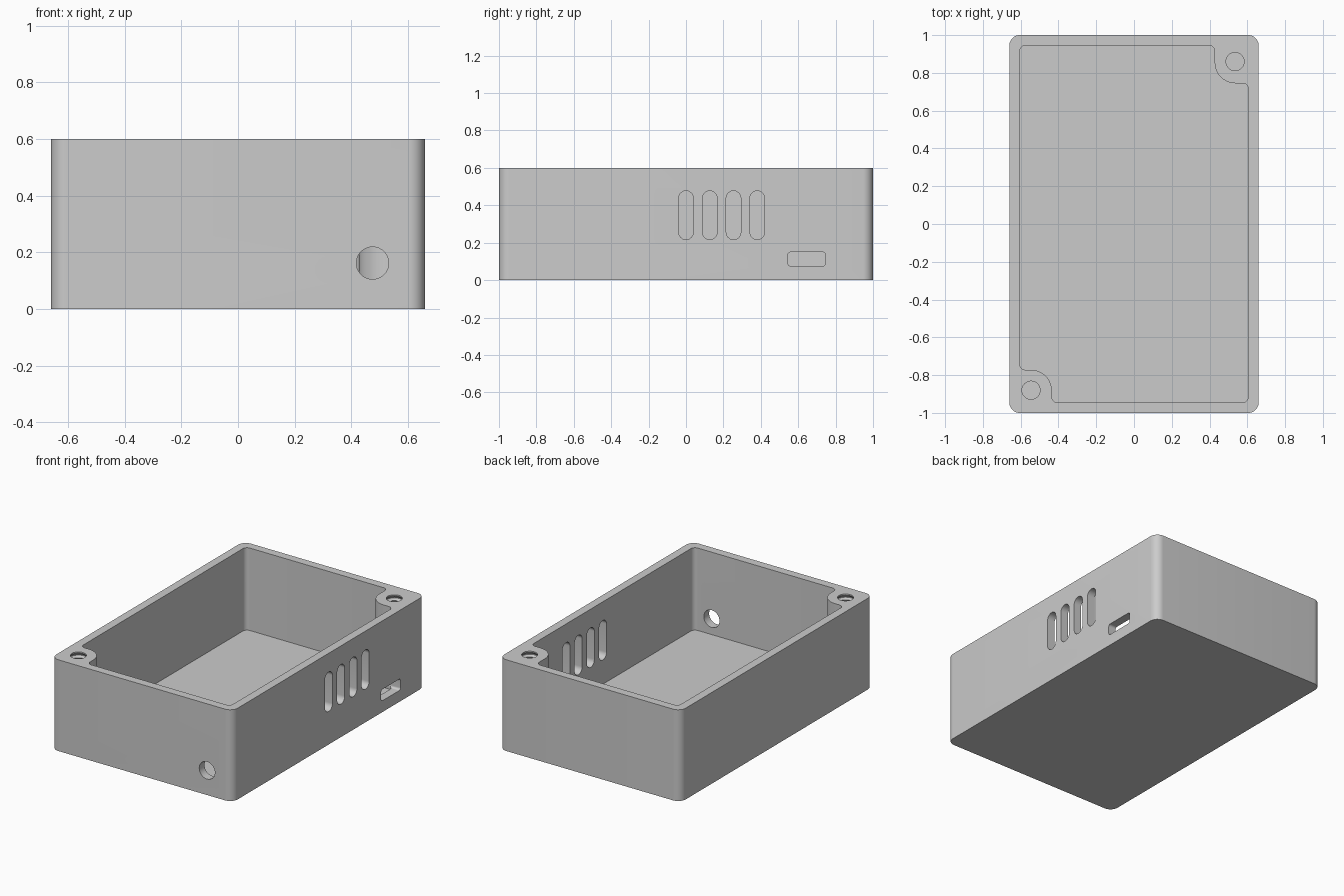
import bpy, bmesh, math
from mathutils import Vector

cube = bpy.data.objects.get("Cube")
if cube:
    bpy.data.objects.remove(cube, do_unlink=True)

HX, HY, H = 0.66, 1.0, 0.6      # half width, half depth, height
WALL, FLOOR = 0.055, 0.058

grey = bpy.data.materials.new("light grey plastic")
grey.use_nodes = True
grey.diffuse_color = (0.6, 0.6, 0.6, 1)
grey.node_tree.nodes["Principled BSDF"].inputs["Base Color"].default_value = (0.6, 0.6, 0.6, 1)


def fillet(corners, steps=10):
    """Round each (x, y, radius) corner of a right-angled outline."""
    out = []
    for i, (x, y, r) in enumerate(corners):
        p = Vector((x, y))
        a = (Vector(corners[i - 1][:2]) - p).normalized() * r
        b = (Vector(corners[(i + 1) % len(corners)][:2]) - p).normalized() * r
        for k in range(steps + 1):
            t = math.pi / 2 * k / steps
            out.append(p + a * (1 - math.sin(t)) + b * (1 - math.cos(t)))
    return out


def rect(cx, cy, w, h, r):
    return fillet([(cx + sx * w / 2, cy + sy * h / 2, r)
                   for sx, sy in ((-1, -1), (1, -1), (1, 1), (-1, 1))])


def finish(name, bm):
    bmesh.ops.remove_doubles(bm, verts=bm.verts, dist=1e-5)
    bmesh.ops.recalc_face_normals(bm, faces=bm.faces)
    mesh = bpy.data.meshes.new(name)
    bm.to_mesh(mesh)
    bm.free()
    mesh.materials.append(grey)
    obj = bpy.data.objects.new(name, mesh)
    bpy.context.collection.objects.link(obj)
    return obj


def prism(name, outline, lo, hi, axis="z"):
    """Extrude an outline along an axis."""
    place = {"x": lambda p, d: (d, p.x, p.y),
             "y": lambda p, d: (p.x, d, p.y),
             "z": lambda p, d: (p.x, p.y, d)}[axis]
    bm = bmesh.new()
    face = bm.faces.new([bm.verts.new(place(p, lo)) for p in outline])
    ext = bmesh.ops.extrude_face_region(bm, geom=[face])
    move = Vector(place(Vector((0, 0)), hi - lo))
    bmesh.ops.translate(bm, vec=move, verts=[v for v in ext["geom"] if isinstance(v, bmesh.types.BMVert)])
    return finish(name, bm)


def threaded_bore(name, cx, cy, depth=0.32, pitch=0.032, sides=32):
    """Lathe a ridged bore with a plain lip."""
    profile = [(0, H + 0.02), (0.048, H + 0.02), (0.048, H - 0.008)]
    for k in range(int(depth / pitch)):
        z = H - 0.008 - k * pitch
        profile += [(0.058, z - pitch * 0.4), (0.058, z - pitch * 0.55), (0.048, z - pitch * 0.95)]
    profile.append((0, profile[-1][1]))
    bm = bmesh.new()
    verts = [bm.verts.new((cx + r, cy, z)) for r, z in profile]
    edges = [bm.edges.new(pair) for pair in zip(verts, verts[1:])]
    bmesh.ops.spin(bm, geom=verts + edges, cent=(cx, cy, 0), axis=(0, 0, 1),
                   angle=2 * math.pi, steps=sides)
    return finish(name, bm)


# Outer block
case = prism("enclosure_base", rect(0, 0, 2 * HX, 2 * HY, 0.055), 0, H)

# Cavity that leaves a screw boss in two opposite corners
ix, iy, r = HX - WALL, HY - WALL, 0.03
cavity = fillet([
    (ix, -iy, r), (ix, 0.745, r), (0.427, 0.745, 0.11), (0.427, iy, r),
    (-ix, iy, r), (-ix, -0.772, r), (-0.435, -0.772, 0.11), (-0.435, -iy, r)])
cutters = [prism("cavity_cutter", cavity, FLOOR, H + 0.1)]

# Screw bores
cutters += [threaded_bore("back_bore_cutter", 0.535, 0.86),
            threaded_bore("front_bore_cutter", -0.545, -0.88)]

# Vent slots and port on the +x wall
for i in range(4):
    cutters.append(prism("vent_cutter", rect(0.127 * i, 0.347, 0.078, 0.26, 0.0389), 0.56, 0.76, "x"))
cutters.append(prism("port_cutter", rect(0.645, 0.112, 0.2, 0.075, 0.015), 0.56, 0.76, "x"))

# Round cable hole in the front wall
cutters.append(prism("cable_hole_cutter", rect(0.475, 0.162, 0.114, 0.114, 0.057), -1.1, -0.9, "y"))

# Cut everything, then keep only the finished part
for c in cutters:
    c.hide_render = True
    mod = case.modifiers.new(c.name, "BOOLEAN")
    mod.operation, mod.solver, mod.object = "DIFFERENCE", "EXACT", c
bpy.context.view_layer.update()
result = bpy.data.meshes.new_from_object(case.evaluated_get(bpy.context.evaluated_depsgraph_get()))
case.modifiers.clear()
case.data = result
for c in cutters:
    bpy.data.objects.remove(c, do_unlink=True)

bpy.ops.object.select_all(action="DESELECT")
case.select_set(True)
bpy.context.view_layer.objects.active = case
bpy.ops.object.shade_smooth_by_angle(angle=math.radians(30))
